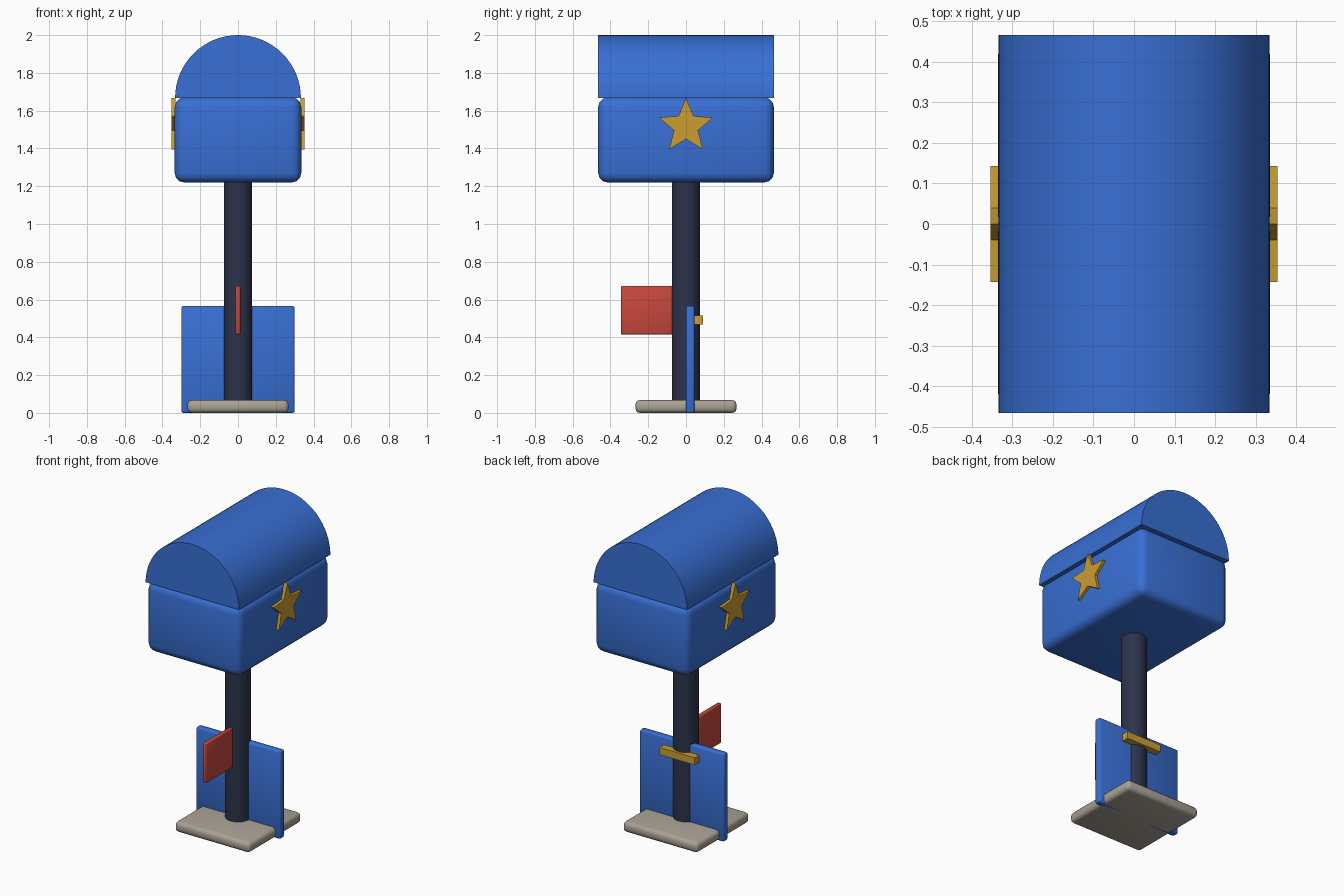
import bpy
import bmesh
from math import sin, cos, pi, radians

cube = bpy.data.objects.get("Cube")
if cube:
    bpy.data.objects.remove(cube, do_unlink=True)


def material(name, rgb):
    mat = bpy.data.materials.new(name)
    mat.use_nodes = True
    mat.diffuse_color = (*rgb, 1)
    mat.node_tree.nodes["Principled BSDF"].inputs["Base Color"].default_value = (*rgb, 1)
    return mat


BLUE = material("mailbox_blue", (0.04, 0.16, 0.66))
GOLD = material("gold", (0.60, 0.34, 0.03))
RED = material("flag_red", (0.58, 0.065, 0.048))
NAVY = material("dark_navy", (0.025, 0.034, 0.07))
STONE = material("stone_grey", (0.40, 0.36, 0.30))


def finish(name, bm, mat, smooth_angle=None):
    """Turn a bmesh into a named, coloured object."""
    bmesh.ops.recalc_face_normals(bm, faces=bm.faces)
    mesh = bpy.data.meshes.new(name)
    bm.to_mesh(mesh)
    bm.free()
    mesh.materials.append(mat)
    obj = bpy.data.objects.new(name, mesh)
    bpy.context.collection.objects.link(obj)
    if smooth_angle:
        bpy.ops.object.select_all(action='DESELECT')
        obj.select_set(True)
        bpy.context.view_layer.objects.active = obj
        bpy.ops.object.shade_smooth_by_angle(angle=radians(smooth_angle))
    return obj


def box(name, low, high, mat, bevel=0, segments=3):
    """Box between two corners, with optional rounded edges."""
    bm = bmesh.new()
    bmesh.ops.create_cube(bm, size=1)
    for v in bm.verts:
        v.co = [(a + b) / 2 + c * (b - a) for a, b, c in zip(low, high, v.co)]
    if bevel:
        bmesh.ops.bevel(bm, geom=bm.edges[:], offset=bevel, segments=segments,
                        profile=0.5, affect='EDGES')
    return finish(name, bm, mat, 50 if bevel else None)


def prism(name, outline, depth, mat, smooth_angle=None):
    """Extrude a closed outline of 3D points along a vector."""
    bm = bmesh.new()
    face = bm.faces.new([bm.verts.new(p) for p in outline])
    new = bmesh.ops.extrude_face_region(bm, geom=[face], use_keep_orig=True)
    verts = [g for g in new["geom"] if isinstance(g, bmesh.types.BMVert)]
    bmesh.ops.translate(bm, verts=verts, vec=depth)
    return finish(name, bm, mat, smooth_angle)


# Mailbox body and its half-round lid
box("mailbox_body", (-0.335, -0.465, 1.22), (0.335, 0.465, 1.67), BLUE, 0.05)
R = 0.333
arc = [(R * cos(pi * i / 32), -0.465, 2 - R + R * sin(pi * i / 32)) for i in range(33)]
prism("mailbox_lid", arc, (0, 0.93, 0), BLUE, 30)

# Star on each side
for side, label in ((1, "left"), (-1, "right")):
    star = []
    for i in range(10):
        r = 0.0675 if i % 2 else 0.15
        a = pi / 2 + i * pi / 5
        star.append((side * 0.33, r * cos(a), 1.517 + r * sin(a)))
    prism(label + "_star", star, (side * 0.023, 0, 0), GOLD)

# Post and base plate
post = [(0.075 * cos(pi * i / 16), 0.075 * sin(pi * i / 16), 0.01) for i in range(32)]
prism("post", post, (0, 0, 1.25), NAVY, 30)
box("base_plate", (-0.268, -0.268, 0), (0.268, 0.268, 0.068), STONE, 0.025)

# Panel behind the post, with its handle
box("back_panel", (-0.3, 0, 0), (0.3, 0.045, 0.566), BLUE, 0.01, 2)
box("panel_handle", (-0.125, 0.04, 0.468), (0.125, 0.09, 0.515), GOLD)

# Signal flag
box("signal_flag", (-0.013, -0.345, 0.415), (0.013, -0.06, 0.672), RED, 0.008, 2)
